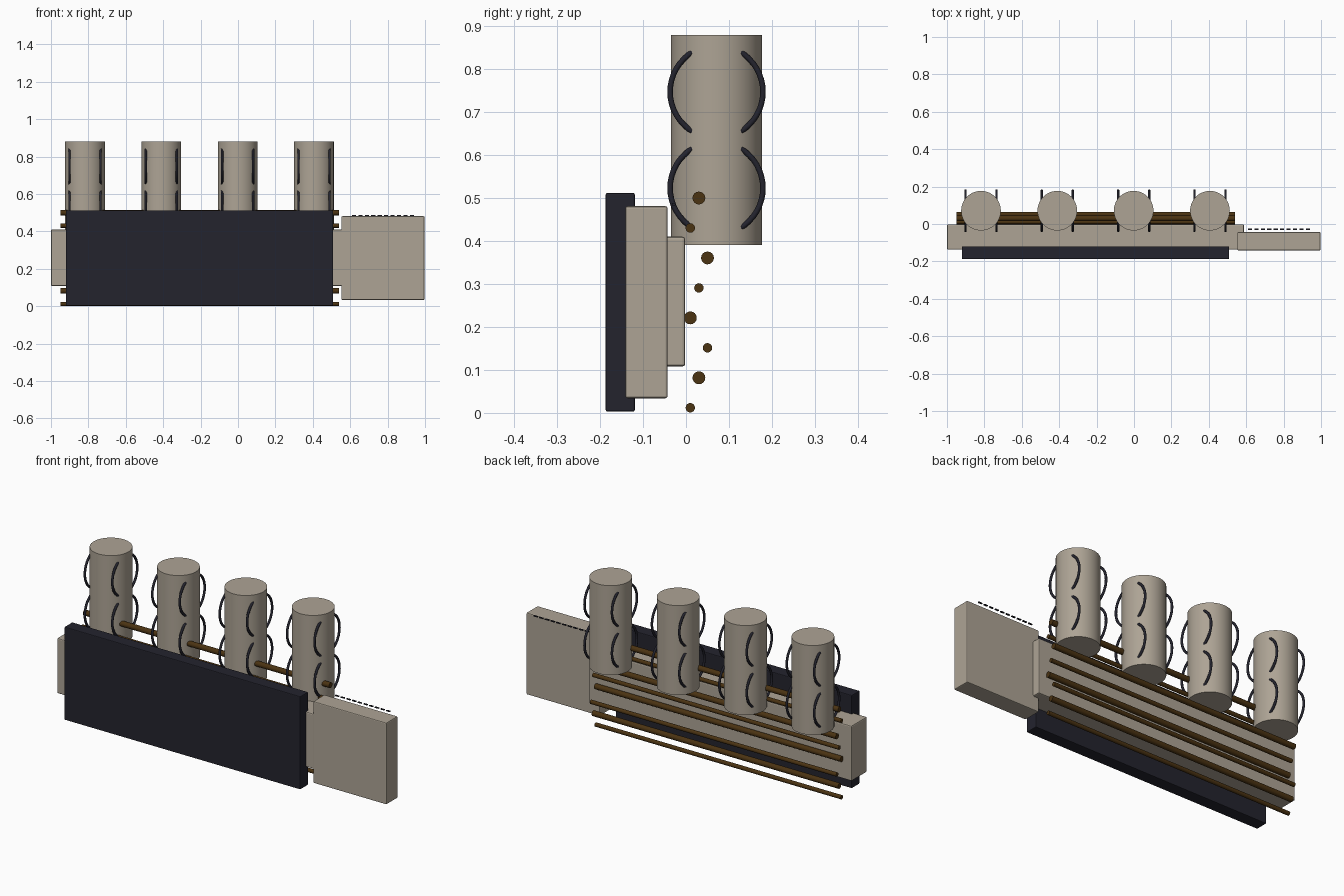
import bpy
import math

cube = bpy.data.objects.get("Cube")
if cube:
    bpy.data.objects.remove(cube, do_unlink=True)


def material(name, color):
    mat = bpy.data.materials.new(name)
    mat.use_nodes = True
    mat.diffuse_color = (*color, 1)
    mat.node_tree.nodes["Principled BSDF"].inputs["Base Color"].default_value = (*color, 1)
    return mat


beige = material("warm beige", (0.42, 0.37, 0.30))
navy = material("dark navy", (0.017, 0.017, 0.027))
brown = material("dark brown", (0.07, 0.033, 0.006))


def finish(name, mat):
    obj = bpy.context.object
    obj.name = name
    obj.data.materials.append(mat)
    return obj


def box(name, mat, low, high, bevel=0.0):
    center = [(a + b) / 2 for a, b in zip(low, high)]
    bpy.ops.mesh.primitive_cube_add(size=1, location=center)
    obj = finish(name, mat)
    obj.scale = [b - a for a, b in zip(low, high)]
    bpy.ops.object.transform_apply(location=False, rotation=False, scale=True)
    if bevel:
        mod = obj.modifiers.new("rounded edges", "BEVEL")
        mod.width = bevel
        mod.segments = 2


def cylinder(name, mat, radius, length, location, sides, rotation=(0, 0, 0)):
    bpy.ops.mesh.primitive_cylinder_add(vertices=sides, radius=radius, depth=length,
                                        location=location, rotation=rotation)
    finish(name, mat)
    bpy.ops.object.shade_smooth_by_angle(angle=math.radians(30))


# Front panel, long body behind it and the raised end block
box("front_panel", navy, (-0.92, -0.187, 0.003), (0.508, -0.119, 0.512), 0.004)
box("long_body", beige, (-1.0, -0.137, 0.108), (0.588, -0.002, 0.41), 0.006)
box("end_block", beige, (0.553, -0.141, 0.034), (0.997, -0.043, 0.481), 0.005)

# Row of small tabs along the back top edge of the end block
for i in range(10):
    x = 0.62 + i * 0.0344
    box(f"tab_{i + 1}", navy, (x - 0.011, -0.032, 0.483), (x + 0.011, -0.024, 0.488))

# Upright drums, each held by two stacked pairs of rings
for i in range(4):
    x = -0.818 + i * 0.408
    cylinder(f"drum_{i + 1}", beige, 0.106, 0.489, (x, 0.071, 0.635), 48)
    for side, offset in (("right", -0.083), ("left", 0.083)):
        for level, z in (("lower", 0.523), ("upper", 0.747)):
            bpy.ops.mesh.primitive_torus_add(
                major_radius=0.108, minor_radius=0.0065, major_segments=48, minor_segments=10,
                location=(x + offset, 0.071, z), rotation=(0, math.pi / 2, 0))
            finish(f"{level}_{side}_ring_{i + 1}", navy)
            bpy.ops.object.shade_smooth_by_angle(angle=math.radians(60))

# Long rods stepping back in threes, alternately thin and thick
for i in range(8):
    y = 0.01 + (0, 0.02, 0.04)[i % 3]
    radius = 0.015 if i % 2 else 0.011
    cylinder(f"rod_{i + 1}", brown, radius, 1.49, (-0.205, y, 0.012 + i * 0.0697), 16,
             (0, math.pi / 2, 0))
